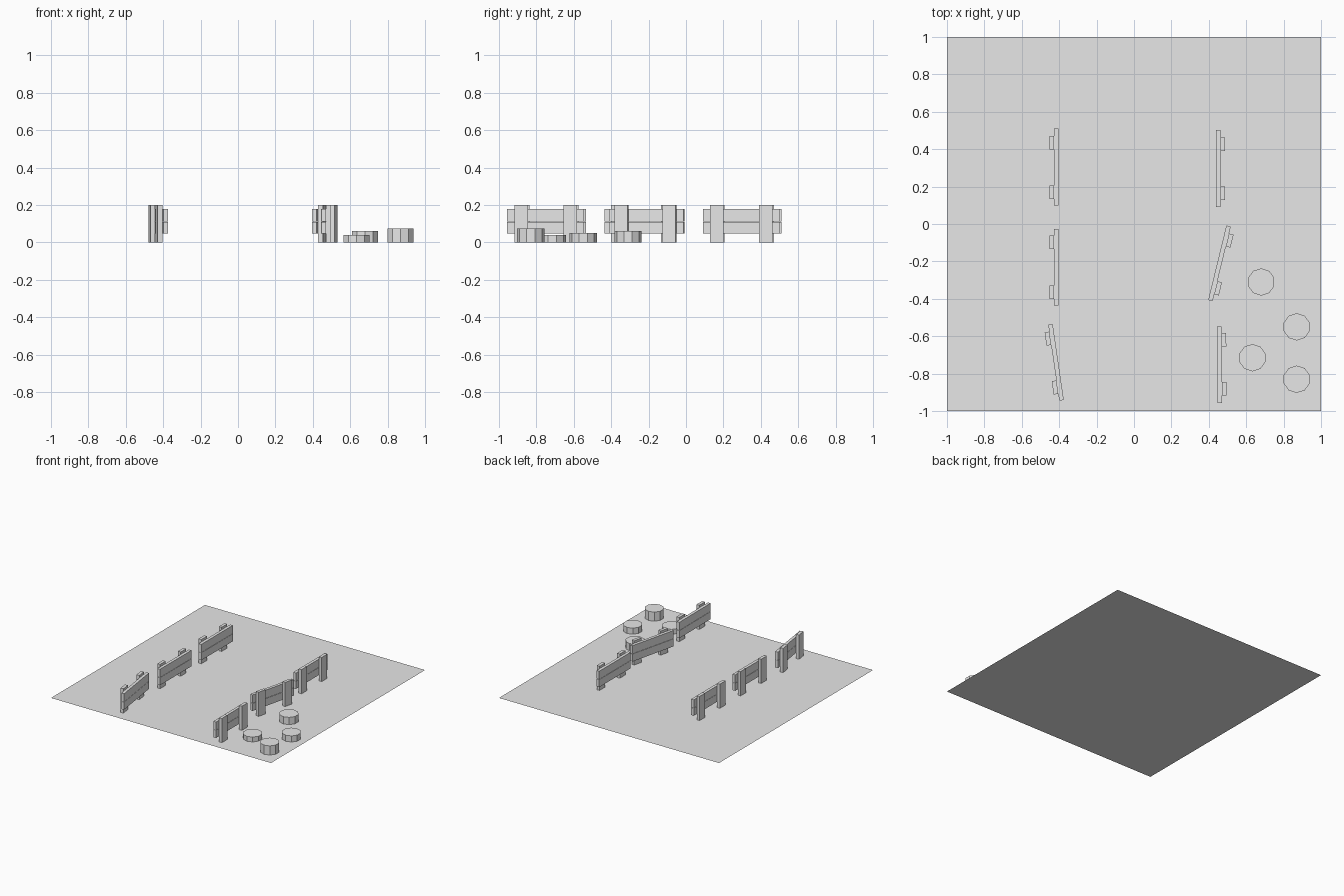
import bpy
from math import radians
from mathutils import Matrix, Vector

if "Cube" in bpy.data.objects:
    bpy.data.objects.remove(bpy.data.objects["Cube"])

# Single flat colour
grey = bpy.data.materials.new("plain_grey")
grey.diffuse_color = (0.8, 0.8, 0.8, 1)
grey.use_nodes = True
grey.node_tree.nodes["Principled BSDF"].inputs["Base Color"].default_value = grey.diffuse_color


def finish(name):
    ob = bpy.context.object
    ob.name = name
    ob.data.materials.append(grey)
    return ob


def box(name, size, local, place):
    bpy.ops.mesh.primitive_cube_add(size=1)
    ob = finish(name)
    ob.data.transform(place @ Matrix.Translation(local)
                      @ Matrix.Diagonal(Vector((*size, 1))))
    return ob


def fence(name, x, y, angle, side, offsets):
    """Two stacked rails along y with two posts on the outer side."""
    place = Matrix.Translation((x, y, 0)) @ Matrix.Rotation(radians(angle), 4, 'Z')
    for label, low, high in (("lower", 0.048, 0.11), ("upper", 0.112, 0.179)):
        box(f"{name}_{label}_rail", (0.024, 0.41, high - low),
            (0, 0, (low + high) / 2), place)
    for i, off in enumerate(offsets):
        box(f"{name}_post_{i + 1}", (0.025, 0.072, 0.199),
            (side * 0.0245, off, 0.0995), place)


# Ground sheet
bpy.ops.mesh.primitive_plane_add(size=2)
finish("ground_sheet")

# Two rows of fence sections, posts facing outward
fence("left_back_fence", -0.416, 0.305, 0, -1, (0.13, -0.134))
fence("left_middle_fence", -0.416, -0.232, 0, -1, (0.135, -0.132))
fence("left_front_fence", -0.417, -0.74, 8.3, -1, (0.132, -0.132))
fence("right_back_fence", 0.45, 0.297, 0, 1, (0.13, -0.133))
fence("right_middle_fence", 0.457, -0.21, -13.7, 1, (0.131, -0.132))
fence("right_front_fence", 0.457, -0.752, 0.4, 1, (0.134, -0.128))

# Tree stumps of varied height
for i, (x, y, h) in enumerate(((0.87, -0.83, 0.075), (0.87, -0.55, 0.05),
                               (0.68, -0.31, 0.06), (0.633, -0.715, 0.04))):
    bpy.ops.mesh.primitive_cylinder_add(vertices=10, radius=0.073, depth=h,
                                        location=(x, y, h / 2))
    finish(f"stump_{i + 1}")
